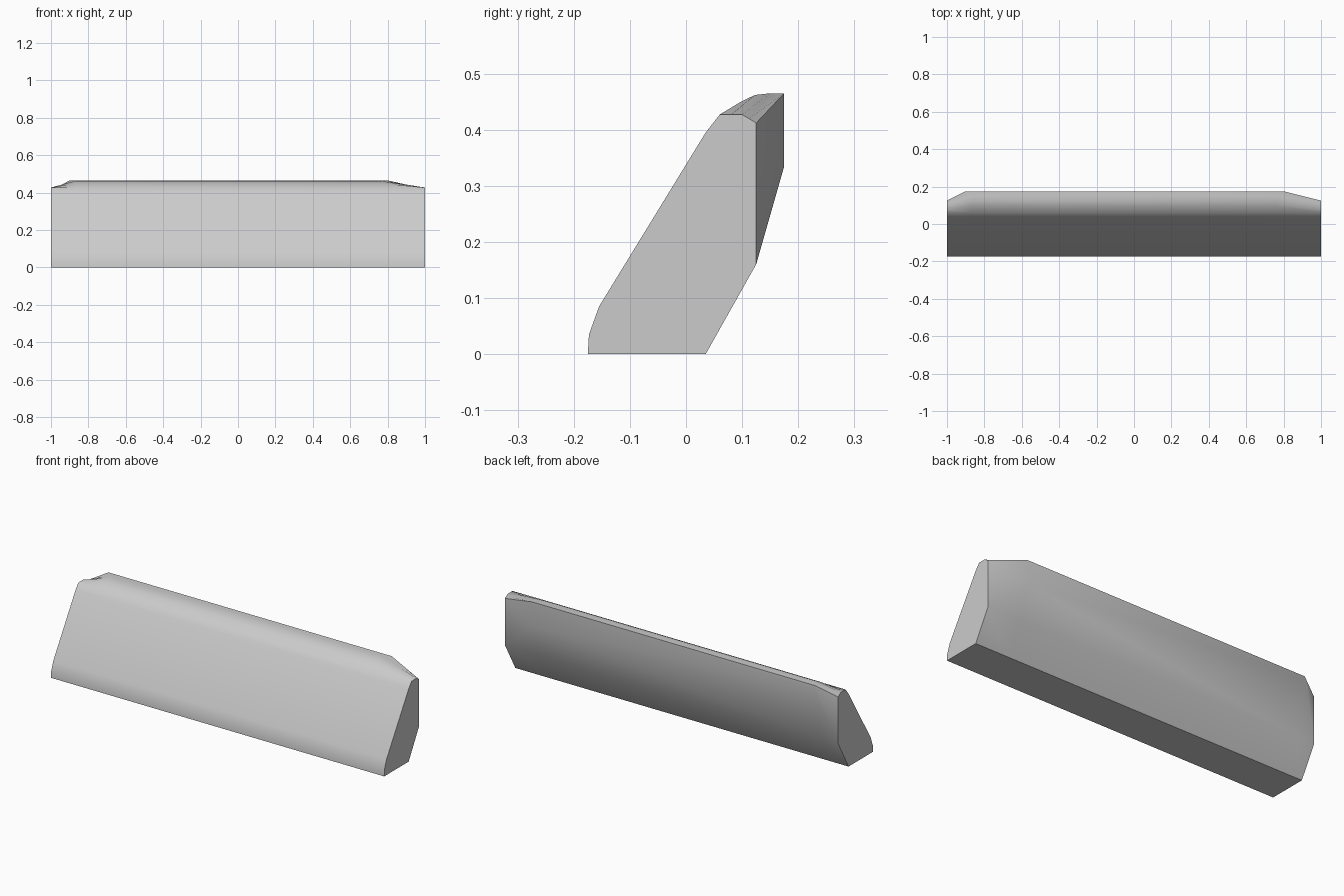
import bpy
import bmesh
from math import radians

cube = bpy.data.objects.get("Cube")
if cube:
    bpy.data.objects.remove(cube, do_unlink=True)

# One flat grey for the whole block
grey = bpy.data.materials.new("light_grey")
grey.use_nodes = True
color = (0.6, 0.6, 0.6, 1)
grey.diffuse_color = color
grey.node_tree.nodes["Principled BSDF"].inputs["Base Color"].default_value = color

# Cross-section (y, z) shared along the whole length
foot = [(-0.175, 0), (0.035, 0), (0.125, 0.16)]
front = [(0.06, 0.427), (0.035, 0.395), (-0.155, 0.085), (-0.173, 0.035)]


def end_ring(x):
    crown = [(0.125, 0.16), (0.125, 0.412), (0.112, 0.42), (0.10, 0.427), (0.08, 0.427)]
    return [(x, y, z) for y, z in foot + crown + front]


def body_ring(x_back, x_top, fold):
    back = [(0.175, fold), (0.175, 0.465)]
    crown = [(0.15, 0.465), (0.123, 0.462), (0.098, 0.45)]
    return ([(x_back, y, z) for y, z in foot + back]
            + [(x_top, y, z) for y, z in crown + front])


# Loft the bevelled ends and the long body together
rings = [end_ring(-1), body_ring(-0.9, -0.87, 0.44),
         body_ring(0.8, 0.76, 0.335), end_ring(1)]
bm = bmesh.new()
loops = [[bm.verts.new(p) for p in ring] for ring in rings]
count = len(loops[0])
for a, b in zip(loops, loops[1:]):
    for i in range(count):
        j = (i + 1) % count
        bm.faces.new((a[i], a[j], b[j], b[i]))
for cap in (loops[0], loops[-1]):
    bm.faces.new(cap)
bmesh.ops.remove_doubles(bm, verts=bm.verts, dist=0.0005)
bmesh.ops.recalc_face_normals(bm, faces=bm.faces)

mesh = bpy.data.meshes.new("slanted_block")
bm.to_mesh(mesh)
bm.free()
mesh.materials.append(grey)
block = bpy.data.objects.new("slanted_block", mesh)
bpy.context.collection.objects.link(block)

# Smooth the soft folds, keep the end and foot edges crisp
bpy.ops.object.select_all(action="DESELECT")
block.select_set(True)
bpy.context.view_layer.objects.active = block
bpy.ops.object.shade_smooth_by_angle(angle=radians(35))
